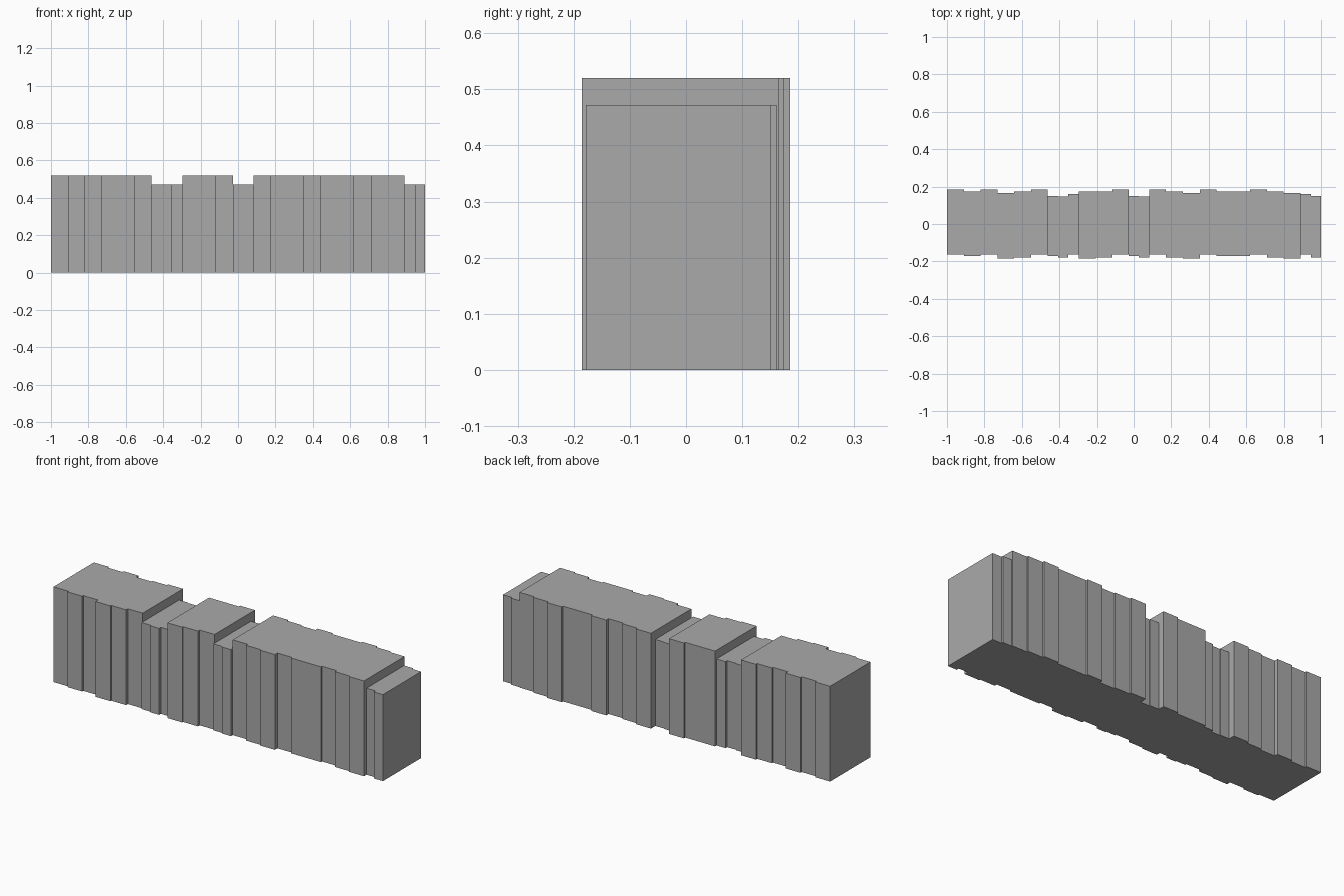
import bpy
import bmesh

old = bpy.data.objects.get("Cube")
if old:
    bpy.data.objects.remove(old, do_unlink=True)

stone = bpy.data.materials.new("plain_grey")
stone.use_nodes = True
grey = (0.4, 0.4, 0.4, 1.0)
stone.diffuse_color = grey
stone.node_tree.nodes["Principled BSDF"].inputs["Base Color"].default_value = grey

TALL, LOW = 0.52, 0.472            # section heights
WIDE, NARROW = 0.0898, 0.0548      # column widths

# Depth levels of the stepped front and back faces
FRONT = {"a": -0.163, "b": -0.172, "c": -0.178, "d": -0.185}
BACK = {"a": 0.185, "b": 0.174, "c": 0.165, "d": 0.161, "e": 0.151, "f": 0.147}

# name, height, column width, front levels, back levels
SECTIONS = [
    ("right_wall", TALL, WIDE, "abadca", "abacba"),
    ("right_gap", LOW, NARROW, "bca", "efd"),
    ("middle_wall", TALL, WIDE, "dca", "bba"),
    ("middle_gap", LOW, NARROW, "bc", "ef"),
    ("left_wall", TALL, WIDE, "acdabbacd", "abcabbabc"),
    ("left_end", LOW, NARROW, "ac", "de"),
]


def stepped_edge(start, width, codes, levels):
    """Outline of one face, as a run of flat columns."""
    points = []
    for i, code in enumerate(codes):
        if i and codes[i - 1] == code:
            points.pop()
        else:
            points.append((start + i * width, levels[code]))
        points.append((start + (i + 1) * width, levels[code]))
    return points


def wall(name, start, height, width, front, back):
    """Extrude the stepped floor outline up to the given height."""
    outline = stepped_edge(start, width, front, FRONT)
    outline += reversed(stepped_edge(start, width, back, BACK))
    bm = bmesh.new()
    floor = bm.faces.new([bm.verts.new((x, y, 0)) for x, y in outline])
    grown = bmesh.ops.extrude_face_region(bm, geom=[floor], use_keep_orig=True)
    top = [v for v in grown["geom"] if isinstance(v, bmesh.types.BMVert)]
    bmesh.ops.translate(bm, verts=top, vec=(0, 0, height))
    bmesh.ops.recalc_face_normals(bm, faces=bm.faces)
    mesh = bpy.data.meshes.new(name)
    bm.to_mesh(mesh)
    bm.free()
    mesh.materials.append(stone)
    bpy.context.collection.objects.link(bpy.data.objects.new(name, mesh))


# Lay the sections end to end
x = -1.0
for name, height, width, front, back in SECTIONS:
    wall(name, x, height, width, front, back)
    x += width * len(front)
